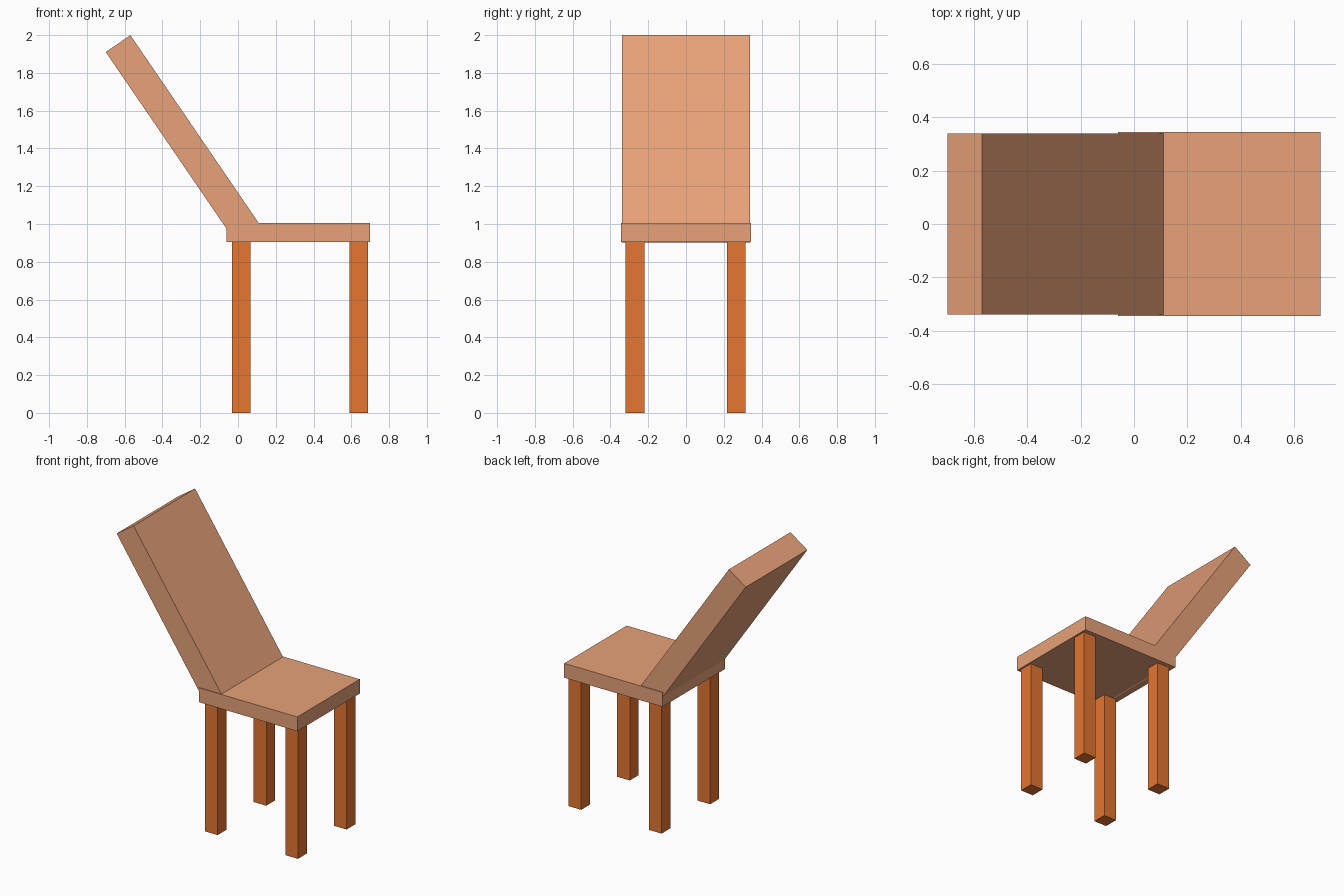
import bpy
import math

default = bpy.data.objects.get("Cube")
if default:
    bpy.data.objects.remove(default, do_unlink=True)


def make_material(name, rgb):
    mat = bpy.data.materials.new(name)
    mat.use_nodes = True
    color = (*rgb, 1.0)
    mat.diffuse_color = color
    mat.node_tree.nodes["Principled BSDF"].inputs["Base Color"].default_value = color
    return mat


def add_box(name, center, size, mat, tilt=0.0):
    """Box of the given size, turned about the y axis."""
    bpy.ops.mesh.primitive_cube_add(size=1, location=center, rotation=(0, tilt, 0))
    box = bpy.context.object
    box.name = name
    box.scale = size
    bpy.ops.object.transform_apply(location=False, rotation=True, scale=True)
    box.data.materials.append(mat)
    return box


light_wood = make_material("light wood", (0.80, 0.36, 0.19))
orange_wood = make_material("orange wood", (0.78, 0.18, 0.032))

# Seat slab
add_box("seat", (0.32, 0, 0.955), (0.76, 0.69, 0.10), light_wood)

# Reclined backrest, its foot sunk into the seat
base_x, base_z = 0.054, 0.947
top_x, top_z = -0.635, 1.955
run, rise = top_x - base_x, top_z - base_z
add_box("backrest", ((base_x + top_x) / 2, 0, (base_z + top_z) / 2),
        (0.158, 0.68, math.hypot(run, rise)), light_wood, math.atan2(run, rise))

# Four square legs
for end, x in (("rear", 0.017), ("front", 0.638)):
    for side, y in (("right", -0.27), ("left", 0.267)):
        add_box(f"{end}_{side}_leg", (x, y, 0.4535), (0.098, 0.098, 0.907), orange_wood)
